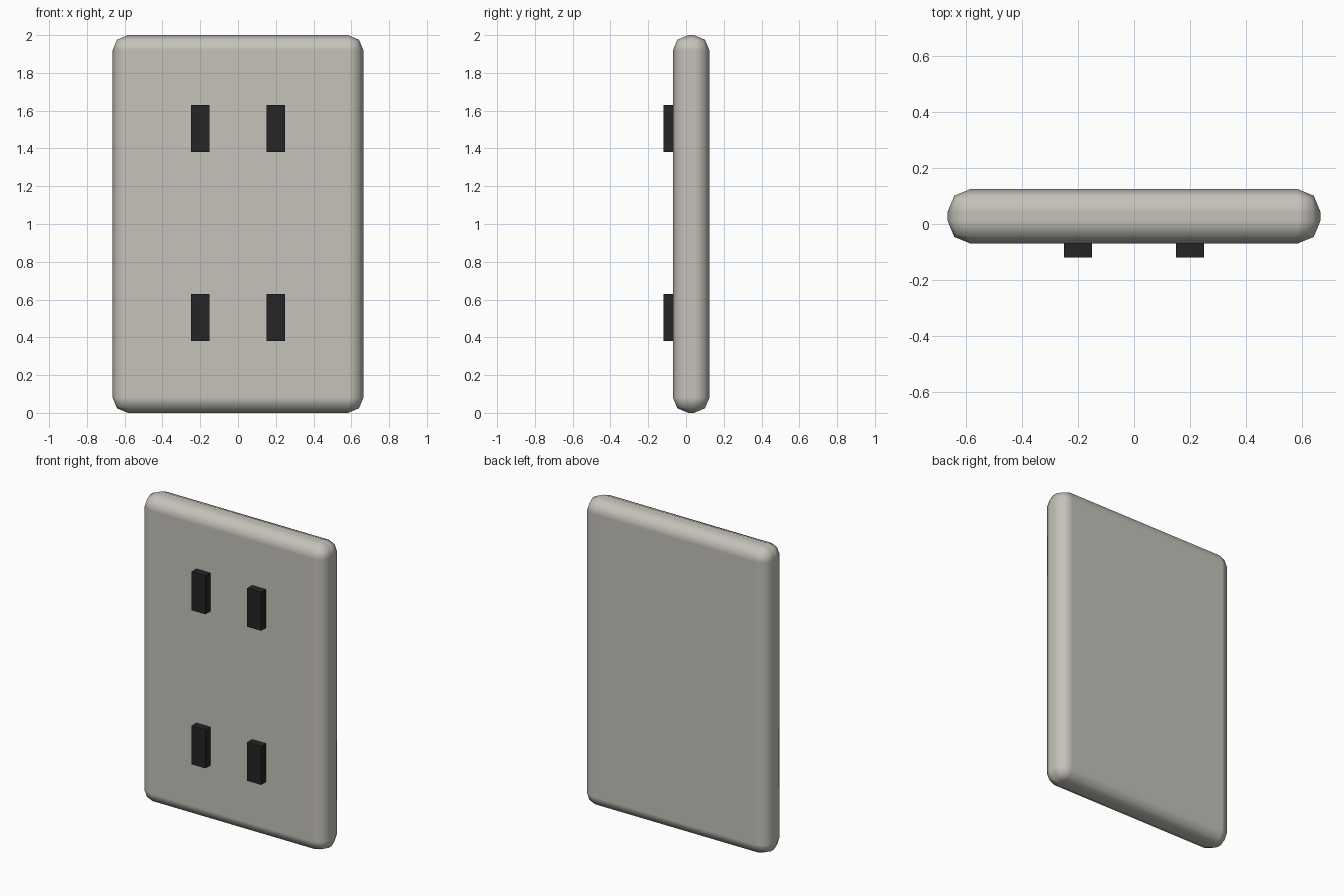
import bpy

if "Cube" in bpy.data.objects:
    bpy.data.objects.remove(bpy.data.objects["Cube"])


def material(name, rgb):
    m = bpy.data.materials.new(name)
    m.diffuse_color = (*rgb, 1.0)
    m.use_nodes = True
    m.node_tree.nodes["Principled BSDF"].inputs["Base Color"].default_value = m.diffuse_color
    return m


def box(name, lo, hi, mat):
    bpy.ops.mesh.primitive_cube_add(size=1, location=[(a + b) / 2 for a, b in zip(lo, hi)])
    ob = bpy.context.object
    ob.name = name
    ob.scale = [b - a for a, b in zip(lo, hi)]
    bpy.ops.object.transform_apply(location=False, rotation=False, scale=True)
    ob.data.materials.append(mat)
    return ob


warm_grey = material("warm grey", (0.56, 0.54, 0.49))
black = material("black", (0.018, 0.018, 0.018))

# Wall plate with rounded edges all round
plate = box("wall_plate", (-0.665, -0.07, 0), (0.665, 0.125, 2), warm_grey)
bpy.ops.object.shade_smooth()
bevel = plate.modifiers.new("rounded_edges", 'BEVEL')
bevel.width = 0.083
bevel.segments = 2
bevel.limit_method = 'NONE'
bevel.harden_normals = True

# Two pairs of slot blocks on the front
for row, z in (("lower", 0.38), ("upper", 1.38)):
    for side, x in (("left", -0.2), ("right", 0.2)):
        box(f"{row}_{side}_slot", (x - 0.05, -0.12, z), (x + 0.05, -0.05, z + 0.25), black)
